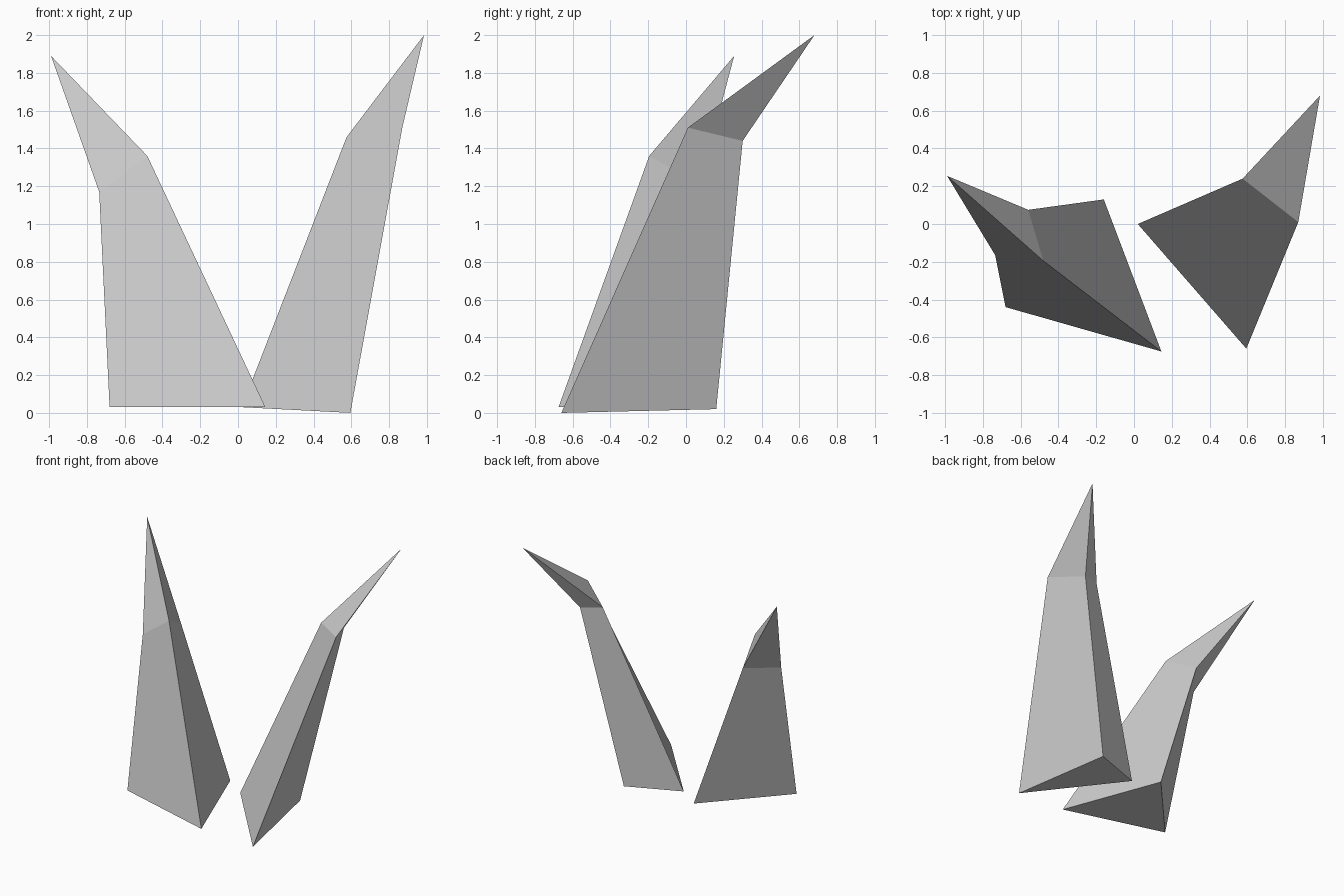
import bpy, bmesh

if "Cube" in bpy.data.objects:
    bpy.data.objects.remove(bpy.data.objects["Cube"])

grey = bpy.data.materials.new("light_grey")
grey.diffuse_color = (0.6, 0.6, 0.6, 1)
grey.use_nodes = True
grey.node_tree.nodes["Principled BSDF"].inputs["Base Color"].default_value = grey.diffuse_color


def horn(name, base, bend, tip):
    """Three-sided spike: base triangle, bend triangle, single point."""
    bm = bmesh.new()
    lower = [bm.verts.new(p) for p in base]
    upper = [bm.verts.new(p) for p in bend]
    point = bm.verts.new(tip)
    bm.faces.new(lower[::-1])
    for i in range(3):
        j = (i + 1) % 3
        bm.faces.new((lower[i], lower[j], upper[j], upper[i]))
        bm.faces.new((upper[i], upper[j], point))
    bmesh.ops.recalc_face_normals(bm, faces=bm.faces)
    mesh = bpy.data.meshes.new(name)
    bm.to_mesh(mesh)
    bm.free()
    mesh.materials.append(grey)
    bpy.context.collection.objects.link(bpy.data.objects.new(name, mesh))


# Horn leaning to the left
horn("left_horn",
     [(-0.68, -0.44, 0.03), (0.145, -0.675, 0.03), (-0.16, 0.13, 0.03)],
     [(-0.735, -0.165, 1.17), (-0.48, -0.195, 1.36), (-0.56, 0.075, 1.21)],
     (-0.99, 0.255, 1.89))

# Horn leaning to the right
horn("right_horn",
     [(0.02, 0.0, 0.03), (0.595, -0.66, 0.0), (0.443, 0.16, 0.02)],
     [(0.575, 0.24, 1.46), (0.87, 0.01, 1.51), (0.737, 0.30, 1.44)],
     (0.985, 0.68, 2.0))
